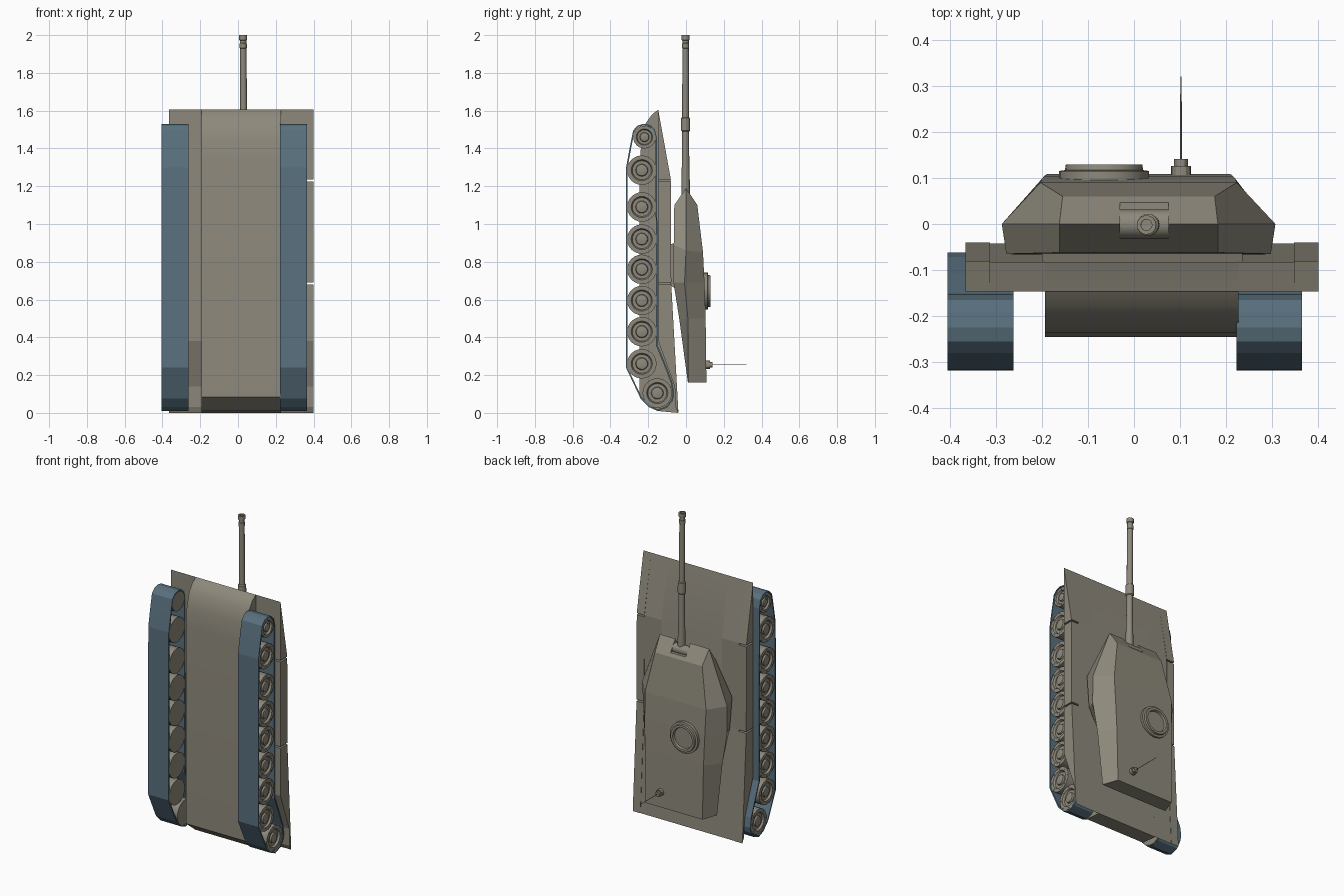
import bpy, bmesh, math
from mathutils import Vector

if "Cube" in bpy.data.objects:
    bpy.data.objects.remove(bpy.data.objects["Cube"])


def material(name, col):
    m = bpy.data.materials.new(name)
    m.diffuse_color = (*col, 1)
    m.use_nodes = True
    m.node_tree.nodes["Principled BSDF"].inputs["Base Color"].default_value = m.diffuse_color
    return m


TAN = material("tan_grey_paint", (0.27, 0.25, 0.20))
BLUE = material("blue_grey_rubber", (0.10, 0.165, 0.21))
CX = 0.017  # hull centre line


def finish(name, bm, mat, smooth=False):
    bmesh.ops.recalc_face_normals(bm, faces=bm.faces[:])
    me = bpy.data.meshes.new(name)
    bm.to_mesh(me)
    bm.free()
    me.materials.append(mat)
    ob = bpy.data.objects.new(name, me)
    bpy.context.collection.objects.link(ob)
    if smooth:
        bpy.ops.object.select_all(action='DESELECT')
        ob.select_set(True)
        bpy.context.view_layer.objects.active = ob
        bpy.ops.object.shade_smooth_by_angle(angle=math.radians(30))
    return ob


def prism(name, pts, x0, x1, mat=TAN, caps=True, smooth=False):
    """Extrude a (y, z) outline along x."""
    bm = bmesh.new()
    a = [bm.verts.new((x0, y, z)) for y, z in pts]
    b = [bm.verts.new((x1, y, z)) for y, z in pts]
    n = len(pts)
    for i in range(n):
        j = (i + 1) % n
        bm.faces.new((a[i], a[j], b[j], b[i]))
    if caps:
        bm.faces.new(a)
        bm.faces.new(b)
    return finish(name, bm, mat, smooth)


def lathe(name, origin, axis, prof, mat=TAN, n=24):
    """Spin a (distance, radius) profile about an axis."""
    q = Vector((0, 0, 1)).rotation_difference(Vector(axis))
    bm = bmesh.new()
    rings = []
    for d, r in prof:
        rings.append([bm.verts.new(Vector(origin) + q @ Vector(
            (r * math.cos(2 * math.pi * k / n), r * math.sin(2 * math.pi * k / n), d)))
            for k in range(n)])
    for p, s in zip(rings, rings[1:]):
        for k in range(n):
            j = (k + 1) % n
            bm.faces.new((p[k], p[j], s[j], s[k]))
    bm.faces.new(rings[0])
    bm.faces.new(rings[-1])
    return finish(name, bm, mat, True)


# Hull with rounded lower bow
prism("hull", [(-0.245, 0.085), (-0.15, 0.01), (-0.042, 0.0), (-0.082, 0.69), (-0.082, 1.235),
               (-0.147, 1.605), (-0.18, 1.58), (-0.212, 1.535), (-0.235, 1.45), (-0.245, 1.33)],
      CX - 0.21, CX + 0.21, smooth=True)

# Fenders: a continuous inner strip and three outer panels with gaps
front = [(-0.147, 1.605), (-0.08, 1.235), (-0.147, 1.235)]
middle = [(-0.147, 1.225), (-0.08, 1.225), (-0.078, 0.69), (-0.147, 0.69)]
rear = [(-0.147, 0.68), (-0.078, 0.68), (-0.04, 0.0), (-0.055, 0.03), (-0.06, 0.14), (-0.147, 0.38)]
strip = [(-0.147, 1.605), (-0.082, 1.235), (-0.081, 0.69), (-0.042, 0.0),
         (-0.055, 0.03), (-0.06, 0.14), (-0.147, 0.38)]
for s, side in ((-1, "left"), (1, "right")):
    prism(side + "_fender_strip", strip, CX + s * 0.21, CX + s * 0.33)
    for nm, pts in (("front", front), ("middle", middle), ("rear", rear)):
        prism(f"{side}_fender_{nm}", pts, CX + s * 0.33, CX + s * 0.383)

# Tracks and road wheels
loop = [(-0.225, 1.53), (-0.255, 1.522), (-0.28, 1.495), (-0.297, 1.41), (-0.317, 1.30),
        (-0.318, 0.24), (-0.24, 0.075), (-0.195, 0.03), (-0.15, 0.01), (-0.10, 0.028),
        (-0.07, 0.065), (-0.062, 0.10), (-0.072, 0.16), (-0.11, 0.26), (-0.151, 0.36),
        (-0.153, 1.45), (-0.165, 1.50), (-0.19, 1.524)]
wheels = [(-0.22, 1.46, 0.06), (-0.152, 0.105, 0.078)]
wheels += [(-0.234, z, 0.078) for z in (1.285, 1.09, 0.92, 0.76, 0.595, 0.43, 0.26)]
for s, side, x_in, x_out in ((-1, "left", -0.262, -0.405), (1, "right", 0.222, 0.365)):
    t = prism(side + "_track", loop, x_in, x_out, BLUE, caps=False)
    mod = t.modifiers.new("thickness", 'SOLIDIFY')
    mod.thickness = 0.008
    mod.offset = -1
    for i, (y, z, r) in enumerate(wheels):
        w = abs(x_out - x_in) - 0.004
        prof = [(0, r), (w, r), (w, r * 0.72), (w - 0.012, r * 0.64), (w - 0.012, r * 0.42),
                (w - 0.002, r * 0.38), (w, r * 0.3)]
        lathe(f"{side}_wheel_{i}", (x_in, y, z), (s, 0, 0), prof)
        # wheel bolts
        for k in range(8):
            a = k * math.pi / 4
            lathe(f"{side}_wheel_bolt_{i}_{k}",
                  (x_in + s * (w - 0.001), y + r * 0.86 * math.cos(a), z + r * 0.86 * math.sin(a)),
                  (s, 0, 0), [(0, 0.004), (0.003, 0.004)], n=6)

# Turret: three rims from rear to nose, joined across and around
TX = 0.01
bottom = [(.20, .01, .16), (.205, -.036, .5), (.27, -.066, .69), (.287, -.065, .89), (.172, -.062, 1.10)]
waist = [(.235, .012, .16), (.272, .01, .5), (.292, -.008, .69), (.297, 0, .86), (.172, 0, 1.19)]
roof = [(.20, .108, .16), (.205, .104, .5), (.21, .098, .69), (.213, .09, .85), (.165, .06, 1.10)]
bm = bmesh.new()
rims = []
for rim in (bottom, waist, roof):
    R = [bm.verts.new((TX + x, y, z)) for x, y, z in rim]
    L = [bm.verts.new((TX - x, y, z)) for x, y, z in rim]
    rims.append((R, L))
for (R0, L0), (R1, L1) in zip(rims, rims[1:]):
    p, q = R0 + L0[::-1], R1 + L1[::-1]
    for i in range(10):
        j = (i + 1) % 10
        bm.faces.new((p[i], p[j], q[j], q[i]))
for R, L in (rims[0], rims[2]):
    for i in range(4):
        bm.faces.new((R[i], R[i + 1], L[i + 1], L[i]))
turret = finish("turret", bm, TAN)

# Gun slot cut into the nose
cutter = prism("slot_cutter", [(-0.032, 1.12), (0.09, 1.12), (0.09, 1.25), (-0.032, 1.25)], -0.03, 0.075)
cut = turret.modifiers.new("slot", 'BOOLEAN')
cut.operation = 'DIFFERENCE'
cut.object = cutter
cut.solver = 'EXACT'
bpy.context.view_layer.objects.active = turret
bpy.ops.object.modifier_apply(modifier=cut.name)
bpy.data.objects.remove(cutter)

# Turret base
prism("turret_base", [(-0.088, 0.68), (-0.06, 0.66), (-0.06, 0.90), (-0.088, 0.89)], -0.20, 0.235)

# Mantlet and gun barrel
lathe("mantlet", (-0.03, 0, 1.135), (1, 0, 0), [(0, 0.031), (0.105, 0.031)], n=20)
lathe("gun_barrel", (0.033, -0.002, 1.13), (-0.006, 0, 0.87),
      [(0, .023), (.10, .022), (.24, .019), (.36, .019), (.365, .024), (.43, .024), (.435, .018),
       (.58, .018), (.80, .017), (.802, .019), (.825, .019), (.827, .017), (.842, .017),
       (.845, .021), (.87, .021), (.87, .012), (.80, .012)], n=16)

# Commander's hatch
lathe("hatch", (-0.065, 0.09, 0.645), (0, 1, 0),
      [(0, .098), (.025, .098), (.027, .085), (.039, .083), (.039, .068), (.025, .064)], n=28)

# Antenna
lathe("antenna", (0.102, 0.10, 0.255), (0, 1, 0),
      [(0, .022), (.026, .022), (.026, .015), (.041, .015), (.041, .002), (.22, .0015)], n=12)
